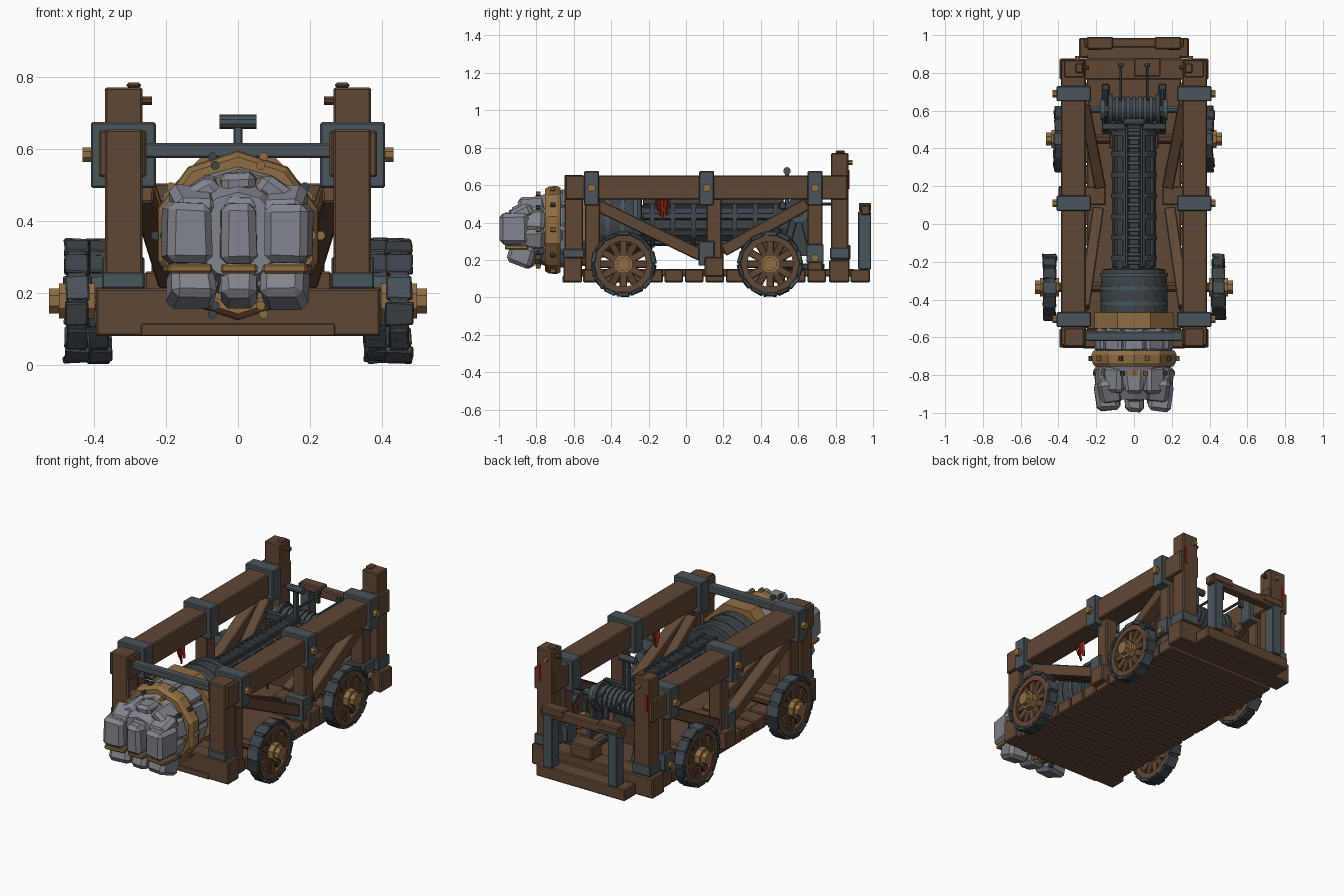
import bpy, bmesh, random
from math import pi, sin, cos
from mathutils import Vector, Matrix

random.seed(4)
if "Cube" in bpy.data.objects:
    bpy.data.objects.remove(bpy.data.objects["Cube"])


def material(name, r, g, b):
    m = bpy.data.materials.new(name)
    m.use_nodes = True
    m.diffuse_color = (r, g, b, 1)
    m.node_tree.nodes["Principled BSDF"].inputs["Base Color"].default_value = (r, g, b, 1)
    return m


wood = material("brown wood", .118, .063, .036)
dark_wood = material("dark wood", .095, .048, .028)
iron = material("blue grey iron", .068, .09, .104)
dark_iron = material("dark iron", .045, .057, .066)
stone = material("grey stone", .225, .235, .27)
brass = material("dull brass", .28, .155, .055)
red = material("red cloth", .3, .015, .008)


def finish(name, bm, mat):
    bmesh.ops.recalc_face_normals(bm, faces=bm.faces)
    mesh = bpy.data.meshes.new(name)
    bm.to_mesh(mesh)
    bm.free()
    mesh.materials.append(mat)
    ob = bpy.data.objects.new(name, mesh)
    bpy.context.collection.objects.link(ob)


def block(name, mat, center, size, bevel=.006, turn=None, jitter=0, taper=1):
    """Bevelled box; taper narrows its -y end."""
    bm = bmesh.new()
    bmesh.ops.create_cube(bm, size=1)
    for v in bm.verts:
        if v.co.y < 0:
            v.co.x *= taper
            v.co.z *= taper
        v.co = Vector([c * s + random.uniform(-jitter, jitter) for c, s in zip(v.co, size)])
    if bevel:
        bmesh.ops.bevel(bm, geom=bm.edges[:], offset=bevel, segments=1, affect='EDGES')
    bm.transform(Matrix.Translation(center) @ (turn or Matrix()))
    finish(name, bm, mat)


def span(name, mat, x, y, z, bevel=.006):
    """Box from three (low, high) ranges."""
    r = (x, y, z)
    block(name, mat, [(a + b) / 2 for a, b in r], [abs(b - a) for a, b in r], bevel)


def beam(name, mat, p, q, w, h, bevel=.005):
    p, q = Vector(p), Vector(q)
    d = q - p
    block(name, mat, (p + q) / 2, (w, d.length, h), bevel,
          d.to_track_quat('Y', 'Z').to_matrix().to_4x4())


def lathe(name, mat, profile, n, center, axis='Y', closed=False, spin=0):
    """Revolve (along, radius) points round an axis; open profiles are capped."""
    bm = bmesh.new()
    rings = []
    for a, r in profile:
        ring = []
        for i in range(n):
            t = 2 * pi * i / n + spin
            co = (r * cos(t), a, r * sin(t)) if axis == 'Y' else (a, r * cos(t), r * sin(t))
            ring.append(bm.verts.new(co))
        rings.append(ring)
    pairs = list(zip(rings, rings[1:]))
    if closed:
        pairs.append((rings[-1], rings[0]))
    else:
        bm.faces.new(rings[0])
        bm.faces.new(rings[-1])
    for a, b in pairs:
        for i in range(n):
            bm.faces.new((a[i], a[i - 1], b[i - 1], b[i]))
    bm.transform(Matrix.Translation(center))
    finish(name, bm, mat)


def rod(name, mat, center, r, length, axis='X', n=8):
    h = length / 2
    lathe(name, mat, [(-h, r), (h, r)], n, center, axis, spin=pi / n)


def ring(name, mat, center, r0, r1, width, axis, n):
    h = width / 2
    lathe(name, mat, [(-h, r0), (-h, r1), (h, r1), (h, r0)], n, center, axis, True, pi / n)


# Plank floor and end beams
for k in range(12):
    y = -.55 + k * .109
    span("floor_plank", wood, (-.365, .365), (y, y + .099), (.08, .15))
span("floor_bed", wood, (-.25, .25), (-.56, .9), (.11, .152))
span("front_beam", wood, (-.395, .395), (-.655, -.555), (.08, .213))
span("front_sill", wood, (-.27, .27), (-.659, -.56), (.08, .115), .003)
span("rear_beam", wood, (-.395, .395), (.765, .875), (.08, .2))
span("rear_step", wood, (-.29, .29), (.88, .985), (.08, .15))
span("step_block", wood, (0, .14), (.78, .88), (.2, .28))

# Rear gate and front tie
span("gate_bar", wood, (-.265, .265), (.935, .985), (.44, .492))
span("front_tie_bar", iron, (-.265, .265), (-.62, -.57), (.575, .617))


def wheel(side, x, y):
    c = Vector((side * x, y, .178))
    ring("wheel_tyre", dark_iron, c, .15, .172, .05, 'X', 24)
    ring("wheel_felloe", wood, c, .122, .152, .056, 'X', 24)
    for k in range(12):
        t = 2 * pi * k / 12
        d = Vector((0, cos(t), sin(t)))
        beam("wheel_spoke", wood if k % 2 else dark_wood, c + d * .035, c + d * .13, .035, .04, .004)
    # worn tyre plates of uneven width
    for k in range(14):
        t = 2 * pi * (k + .5) / 14
        d = Vector((0, cos(t), sin(t)))
        block("tyre_plate", iron if k % 3 == 0 else dark_iron, c + d * .162,
              (random.uniform(.055, .082), .066, .022), .004, Matrix.Rotation(t + pi / 2, 4, 'X'), .004)
    rod("wheel_hub", brass, c, .053, .1)
    rod("hub_cap", brass, c + Vector((side * .055, 0, 0)), .038, .046)


# Side frames, mirrored
for s in (-1, 1):
    def sx(a, b):
        return (min(s * a, s * b), max(s * a, s * b))

    span("top_rail", wood, sx(.255, .387), (-.645, .865), (.522, .652))
    span("front_post", wood, sx(.265, .37), (-.65, -.55), (.2, .655))
    span("rear_post", wood, sx(.265, .37), (.775, .868), (.08, .772))
    span("post_cap", wood, sx(.27, .31), (.8, .85), (.77, .785))
    for py in (-.5, .15, .69):
        span("inner_post", wood, sx(.28, .36), (py - .04, py + .04), (.12, .54))
    for py in (-.505, .11, .69):
        span("rail_collar", iron, sx(.228, .409), (py - .04, py + .04), (.492, .675), .005)
        rod("collar_bolt", brass, (s * .415, py, .585), .022, .034)
    for py, w, h in ((-.6, .056, .045), (.11, .042, .13), (.69, .046, .1), (.822, .052, .06)):
        span("post_shoe", iron, sx(.26, .378), (py - w, py + w), (.235 - h / 2, .235 + h / 2), .004)
    rod("shoe_bolt", brass, (s * .38, .69, .21), .02, .03)
    span("bracket_block", wood, sx(.27, .4), (.1, .2), (.11, .215))

    # Braces in the side plane and leaning inwards
    beam("side_brace", wood, (s * .32, -.47, .49), (s * .32, .08, .225), .07, .065)
    beam("side_brace", wood, (s * .32, .65, .5), (s * .32, .2, .25), .07, .065)
    beam("inner_brace", wood, (s * .265, .64, .5), (s * .18, .2, .25), .06, .05)
    beam("inner_brace", wood, (s * .265, -.44, .475), (s * .19, .08, .235), .06, .05)
    span("brace_foot", wood, sx(.15, .26), (.1, .2), (.14, .26))

    # Rear gate uprights, pegs and cloth strips
    span("gate_upright", iron, sx(.18, .24), (.92, .99), (.15, .46), .004)
    span("gate_bar_end", wood, sx(.11, .25), (.925, .99), (.46, .505))
    rod("post_peg", dark_wood, (s * .262, .83, .735), .013, .046)
    rod("peg_head", brass, (s * .3, .875, .72), .014, .03, 'Y')
    span("post_cloth", red, sx(.342, .356), (.868, .873), (.58, .68), 0)
    for k in range(5):
        beam("torn_cloth", red, (s * .29, -.162 + k * .017, .525), (s * .28, -.147 + k * .011, .46 - .022 * (k % 3)),
             .014, .006, 0)

    # Winch stand and tie rods
    beam("winch_leg", dark_iron, (s * .15, .5, .15), (s * .15, .59, .46), .025, .04)
    beam("winch_leg", dark_iron, (s * .15, .7, .15), (s * .15, .62, .46), .025, .04)
    span("winch_foot", dark_iron, sx(.13, .17), (.48, .74), (.15, .18), .004)
    span("winch_web", dark_iron, sx(.145, .155), (.55, .66), (.22, .4), .002)
    rod("winch_flange", dark_iron, (s * .125, .605, .45), .085, .02, n=16)
    rod("winch_rim", iron, (s * .165, .605, .45), .055, .025, n=12)
    rod("tie_rod", dark_iron, (s * .07, .75, .5), .008, .2, 'Y', 6)
    span("tie_hook", dark_iron, sx(.055, .085), (.83, .85), (.46, .53), .003)

    wheel(s, .447, -.335)
    wheel(s, .388, .45)

# Axles and ram cradles
for ay in (-.335, .45):
    rod("axle", dark_wood, (0, ay, .178), .028, .8)
    span("ram_cradle", dark_wood, (-.13, .13), (ay - .05, ay + .05), (.145, .3))

# Ram shaft with ribs, hoops and toothed rack
C = Vector((0, 0, .39))
rod("ram_shaft", dark_iron, C + Vector((0, .14, 0)), .105, .82, 'Y', 16)
lathe("ram_sleeve", dark_iron, [(-.56, .18), (-.3, .175), (-.24, .165), (-.235, .12)], 20, C)
for hy in (-.42, -.34, -.27):
    ring("sleeve_hoop", iron, C + Vector((0, hy, 0)), .16, .182, .022, 'Y', 20)
for k in range(7):
    ring("shaft_hoop", dark_iron, C + Vector((0, -.18 + k * .11, 0)), .1, .125, .025, 'Y', 16)
for k in range(8):
    t = pi / 8 + k * pi / 4
    block("shaft_rib", dark_iron, C + Vector((.11 * cos(t), .14, .11 * sin(t))), (.022, .74, .035), .004,
          Matrix.Rotation(-t, 4, 'Y'))
for s in (-1, 1):
    span("rack_rail", dark_iron, (s * .04 - .008, s * .04 + .008), (-.23, .52), (.48, .525), .003)
for k in range(17):
    span("rack_tooth", iron, (-.032, .032), (-.215 + k * .044, -.195 + k * .044), (.49, .522), .003)

# Winch drum and handle
rod("winch_shaft", iron, (0, .605, .45), .02, .48)
rod("winch_drum", dark_iron, (0, .605, .45), .062, .25, n=16)
for k in range(7):
    ring("rope_coil", iron, (-.09 + k * .03, .605, .45), .055, .072, .018, 'X', 16)
span("winch_crossbar", dark_iron, (-.17, .17), (.5, .535), (.47, .51), .004)
span("handle_stem", iron, (-.012, .012), (.528, .552), (.48, .67), .003)
rod("handle_grip", iron, (0, .54, .676), .02, .104, n=10)

# Fist-shaped ram head: core, bands and rivets
H = Vector((0, 0, .36))
lathe("head_core", stone, [(-.93, .12), (-.86, .155), (-.73, .2), (-.64, .2), (-.52, .19)], 12, H)
ring("wrist_band", brass, H + Vector((0, -.51, .025)), .17, .226, .085, 'Y', 8)
lathe("fist_band", brass, [(-.755, .19), (-.755, .218), (-.735, .232), (-.69, .236), (-.67, .225), (-.67, .19)],
      10, H, closed=True, spin=pi / 10)
ring("knuckle_band", brass, H + Vector((0, -.79, -.005)), .15, .19, .03, 'Y', 10)
for k in range(10):
    t = 2 * pi * k / 10
    for ry, rr in ((-.712, .23), (-.79, .205)):
        rod("band_rivet", dark_iron if k % 2 else brass, H + Vector((rr * cos(t), ry, rr * sin(t))), .013, .026, 'Y')
for k in range(10):
    t = 2 * pi * (k + .5) / 10
    turn = Matrix.Rotation(pi / 2 - t, 4, 'Y')
    block("fist_stone", stone, H + Vector((.172 * cos(t), -.825, .145 * sin(t))), (.114, .14, .07), .018, turn, .006, .86)
    block("wrist_stone", stone, H + Vector((.168 * cos(t), -.615, .015 + .168 * sin(t))), (.112, .12, .07), .014, turn, .004)

# Fingers: knuckles, middle joints and fingertips
for i, fx in enumerate((-.14, .003, .137)):
    w = .105 if i == 1 else .128
    lean = Matrix.Rotation(-.12 * (i - 1), 4, 'Z')
    block("knuckle", stone, (fx * .9, -.88, .448), (w, .13, .08), .02, lean @ Matrix.Rotation(.4, 4, 'X'), .006, .9)
    block("finger_joint", stone, (fx, -.92 + .008 * abs(i - 1), .367), (w, .15, .172), .02, lean, .006, .94)
    block("finger_tip", stone, (fx * .92, -.875, .222), (w, .14, .112), .02,
          lean @ Matrix.Rotation(-.3, 4, 'X'), .006, .92)
    block("finger_trim", brass, (fx, -.9, .268), (w * .97, .125, .026), .006, lean)
